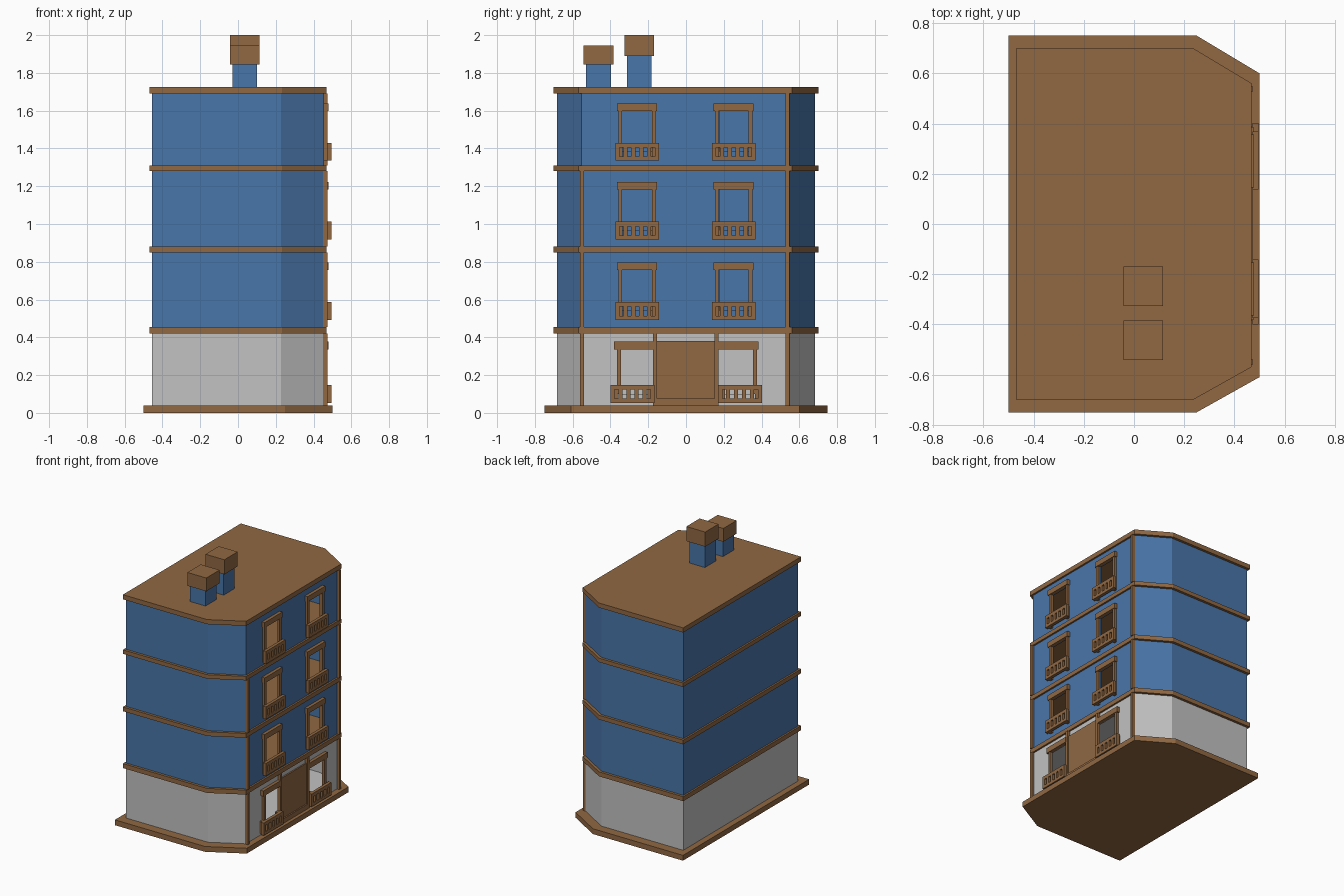
import bpy, bmesh

if "Cube" in bpy.data.objects:
    bpy.data.objects.remove(bpy.data.objects["Cube"])


def material(name, rgb):
    m = bpy.data.materials.new(name)
    m.diffuse_color = (*rgb, 1)
    m.use_nodes = True
    m.node_tree.nodes["Principled BSDF"].inputs["Base Color"].default_value = m.diffuse_color
    return m


BLUE = material("blue paint", (0.066, 0.18, 0.40))
BROWN = material("brown trim", (0.28, 0.138, 0.055))
GREY = material("pale grey stone", (0.54, 0.54, 0.54))

# Footprint of the building, shared by base, slabs and walls
OUTLINE = [(-.5, -.75), (.25, -.75), (.5, -.61), (.5, .60), (.25, .75), (-.5, .75)]


def finish(bm, name, mat):
    me = bpy.data.meshes.new(name)
    bm.to_mesh(me)
    bm.free()
    me.materials.append(mat)
    ob = bpy.data.objects.new(name, me)
    bpy.context.collection.objects.link(ob)
    return ob


def add_box(bm, x, y, z):
    vs = bmesh.ops.create_cube(bm, size=1)["verts"]
    for v in vs:
        v.co = [lo + (c + .5) * (hi - lo) for c, (lo, hi) in zip(v.co, (x, y, z))]


def boxes(name, mat, items):
    bm = bmesh.new()
    for it in items:
        add_box(bm, *it)
    return finish(bm, name, mat)


def slab(name, mat, scale, z0, z1):
    bm = bmesh.new()
    f = bm.faces.new([bm.verts.new((x * scale, y * scale, z0)) for x, y in OUTLINE])
    top = bmesh.ops.extrude_face_region(bm, geom=[f])["geom"]
    for g in top:
        if isinstance(g, bmesh.types.BMVert):
            g.co.z = z1
    bmesh.ops.recalc_face_normals(bm, faces=bm.faces)
    return finish(bm, name, mat)


def walls(name, mat, z0, z1, holes, hz):
    """Hollow storey; the +x side has openings cut at the given y ranges."""
    bm = bmesh.new()
    pts = [(x * .909, y * .909) for x, y in OUTLINE]

    def quad(a, b, lo, hi):
        bm.faces.new([bm.verts.new(p) for p in
                      ((*a, lo), (*b, lo), (*b, hi), (*a, hi))])
    for i, a in enumerate(pts):
        b = pts[(i + 1) % 6]
        if i != 2:
            quad(a, b, z0, z1)
            continue
        ys = [a[1]] + [y for h in holes for y in h] + [b[1]]
        zs = [z0, *hz, z1]
        for j in range(len(ys) - 1):
            for k in range(3):
                if not (j % 2 and k == 1):
                    quad((a[0], ys[j]), (a[0], ys[j + 1]), zs[k], zs[k + 1])
    bmesh.ops.remove_doubles(bm, verts=bm.verts, dist=1e-4)
    ob = finish(bm, name, mat)
    s = ob.modifiers.new("thickness", "SOLIDIFY")
    s.thickness, s.offset = .008, -1


def balcony(name, y0, y1, z):
    """Pierced balustrade with five openings."""
    x = (.472, .495)
    items = [(x, (y0, y1), (z, z + .022)), (x, (y0, y1), (z + .07, z + .095))]
    w, step = .022, (y1 - y0 - .022) / 5
    for i in range(6):
        y = y0 + i * step
        items.append((x, (y, y + w), (z + .022, z + .07)))
    # brackets back to the wall
    items += [((.453, .472), (y, y + w), (z, z + .095)) for y in (y0 + .015, y1 - .015 - w)]
    boxes(name, BROWN, items)


# Base, storey slabs and roof
slab("base", BROWN, 1, 0, .04)
LEVELS = [(.42, .454), (.848, .88), (1.28, 1.31), (1.69, 1.725)]
for n, (a, b) in enumerate(LEVELS):
    slab("roof" if n == 3 else f"floor_slab_{n + 1}", BROWN, .935, a, b)

# Ground storey
walls("ground_walls", GREY, .04, .42, [(-.35, -.165), (.165, .36)], (.1, .337))
slab("ground_floor", GREY, .89, .04, .046)
slab("ground_ceiling", GREY, .89, .414, .42)
boxes("door", BROWN, [((.445, .465), (-.16, .155), (.04, .38)),
                      ((.453, .475), (-.17, .165), (.04, .075))])
boxes("door_posts", BROWN, [((.453, .475), y, (.04, .42)) for y in ((-.175, -.153), (.15, .172))])
for side, lint, jamb, rail in (("left", (-.38, -.17), (-.365, -.345), (-.40, -.167)),
                               ("right", (.17, .385), (.355, .375), (.17, .403))):
    boxes(f"ground_window_frame_{side}", BROWN, [((.453, .478), lint, (.336, .377)),
                                                 ((.453, .473), jamb, (.1, .336))])
    balcony(f"ground_balustrade_{side}", *rail, .053)

# Upper storeys
for n, zb in enumerate((.492, .918, 1.335)):
    walls(f"storey_walls_{n + 2}", BLUE, LEVELS[n][1], LEVELS[n + 1][0],
          [(-.342, -.17), (.178, .332)], (zb + .05, zb + .265))
    for side, c in (("left", -.258), ("right", .253)):
        boxes(f"window_frame_{n + 2}_{side}", BROWN,
              [((.453, .478), (c - .107, c + .104), (zb + .264, zb + .304))] +
              [((.453, .473), (y, y + .02), (zb + .05, zb + .264)) for y in (c - .1, c + .078)])
        balcony(f"balustrade_{n + 2}_{side}", c - .116, c + .116, zb)

# Corner posts, one per storey (the top left one is absent)
zs = [.04] + [b for a, b in LEVELS]
for n in range(4):
    span = (zs[n], LEVELS[n][0])
    boxes(f"corner_post_right_{n + 1}", BROWN, [((.45, .475), (.527, .547), span)])
    if n < 3:
        boxes(f"corner_post_left_{n + 1}", BROWN, [((.45, .475), (-.56, -.54), span)])

# Chimneys
for n, (y, z0, z1) in enumerate(((-.4625, 1.845, 1.945), (-.2475, 1.89, 2.0))):
    boxes(f"chimney_stack_{n + 1}", BLUE, [((-.03, .10), (y - .066, y + .066), (1.72, z0))])
    boxes(f"chimney_cap_{n + 1}", BROWN, [((-.042, .115), (y - .079, y + .079), (z0, z1))])
